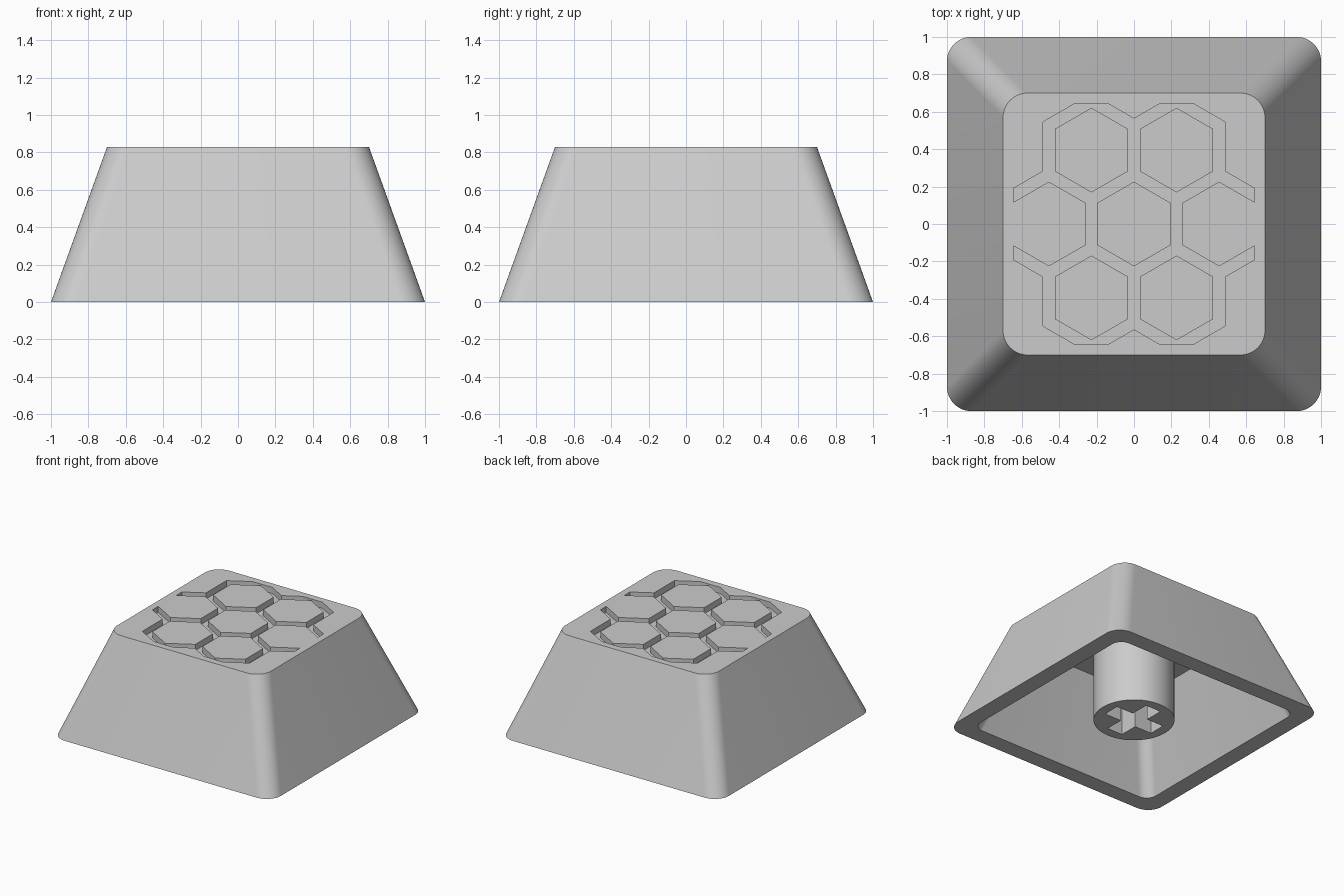
import bpy, bmesh
from math import pi, cos, sin, radians

cube = bpy.data.objects.get("Cube")
if cube:
    bpy.data.objects.remove(cube, do_unlink=True)

grey = bpy.data.materials.new("light_grey")
grey.use_nodes = True
grey.diffuse_color = (0.6, 0.6, 0.6, 1)
grey.node_tree.nodes["Principled BSDF"].inputs["Base Color"].default_value = (0.6, 0.6, 0.6, 1)


def loft(name, bottom, top, z0, z1):
    """Closed solid between two outlines with equal point counts."""
    bm = bmesh.new()
    lower = [bm.verts.new((x, y, z0)) for x, y in bottom]
    upper = [bm.verts.new((x, y, z1)) for x, y in top]
    n = len(lower)
    bm.faces.new(lower[::-1])
    bm.faces.new(upper)
    for i in range(n):
        j = (i + 1) % n
        bm.faces.new((lower[i], lower[j], upper[j], upper[i]))
    mesh = bpy.data.meshes.new(name)
    bm.to_mesh(mesh)
    bm.free()
    mesh.materials.append(grey)
    obj = bpy.data.objects.new(name, mesh)
    bpy.context.collection.objects.link(obj)
    return obj


def rounded_square(half, radius, steps=12):
    pts = []
    for corner, (sx, sy) in enumerate([(1, 1), (-1, 1), (-1, -1), (1, -1)]):
        for i in range(steps + 1):
            a = (corner + i / steps) * pi / 2
            pts.append((sx * (half - radius) + radius * cos(a),
                        sy * (half - radius) + radius * sin(a)))
    return pts


def polygon(radius, sides, cx=0, cy=0, turn=0):
    angles = [turn + 2 * pi * i / sides for i in range(sides)]
    return [(cx + radius * cos(a), cy + radius * sin(a)) for a in angles]


def rectangle(hx, hy):
    return [(-hx, -hy), (hx, -hy), (hx, hy), (-hx, hy)]


def combine(target, other, operation):
    """Apply a boolean and discard the other solid."""
    mod = target.modifiers.new("cut", "BOOLEAN")
    mod.operation, mod.solver, mod.object = operation, "EXACT", other
    graph = bpy.context.evaluated_depsgraph_get()
    mesh = bpy.data.meshes.new_from_object(target.evaluated_get(graph))
    target.modifiers.clear()
    target.data = mesh
    bpy.data.objects.remove(other, do_unlink=True)


def smooth(obj):
    bpy.ops.object.select_all(action="DESELECT")
    obj.select_set(True)
    bpy.context.view_layer.objects.active = obj
    bpy.ops.object.shade_smooth_by_angle(angle=radians(30))


# Tapered cap, hollow underneath
HEIGHT, FLOOR = 0.83, 0.78
cap = loft("cap_shell", rounded_square(1, 0.13), rounded_square(0.7, 0.13), 0, HEIGHT)
slope = (0.86 - 0.61) / 0.7
cavity = loft("cavity_cutter", rounded_square(0.86 + 0.1 * slope, 0.09),
              rounded_square(0.61, 0.09), -0.1, 0.7)
combine(cap, cavity, "DIFFERENCE")

# Honeycomb groove: large cells, trimmed square, minus the small cells
SX, SY = 0.455, 0.395
centres = [(0, 0), (SX, 0), (-SX, 0)]
centres += [(x * SX / 2, y * SY) for x in (-1, 1) for y in (-1, 1)]


def cell(radius, centre, z0, z1):
    outline = polygon(radius, 6, *centre, turn=pi / 6)
    return loft("cell_cutter", outline, outline, z0, z1)


groove = cell(0.3, centres[0], FLOOR - 0.05, 1)
for c in centres[1:]:
    combine(groove, cell(0.3, c, FLOOR - 0.05, 1), "UNION")
trim = rectangle(0.643, 0.643)
combine(groove, loft("trim_cutter", trim, trim, FLOOR, 0.95), "INTERSECT")
for c in centres:
    combine(groove, cell(0.226, c, 0.7, 1.1), "DIFFERENCE")
combine(cap, groove, "DIFFERENCE")
smooth(cap)

# Round stem with a cross-shaped socket
ring = polygon(0.305, 64)
stem = loft("stem", ring, ring, 0, 0.72)
arm, width = 0.225, 0.07
for hx, hy in ((arm, width), (width, arm)):
    slot = rectangle(hx, hy)
    combine(stem, loft("socket_cutter", slot, slot, -0.1, 0.45), "DIFFERENCE")
smooth(stem)
